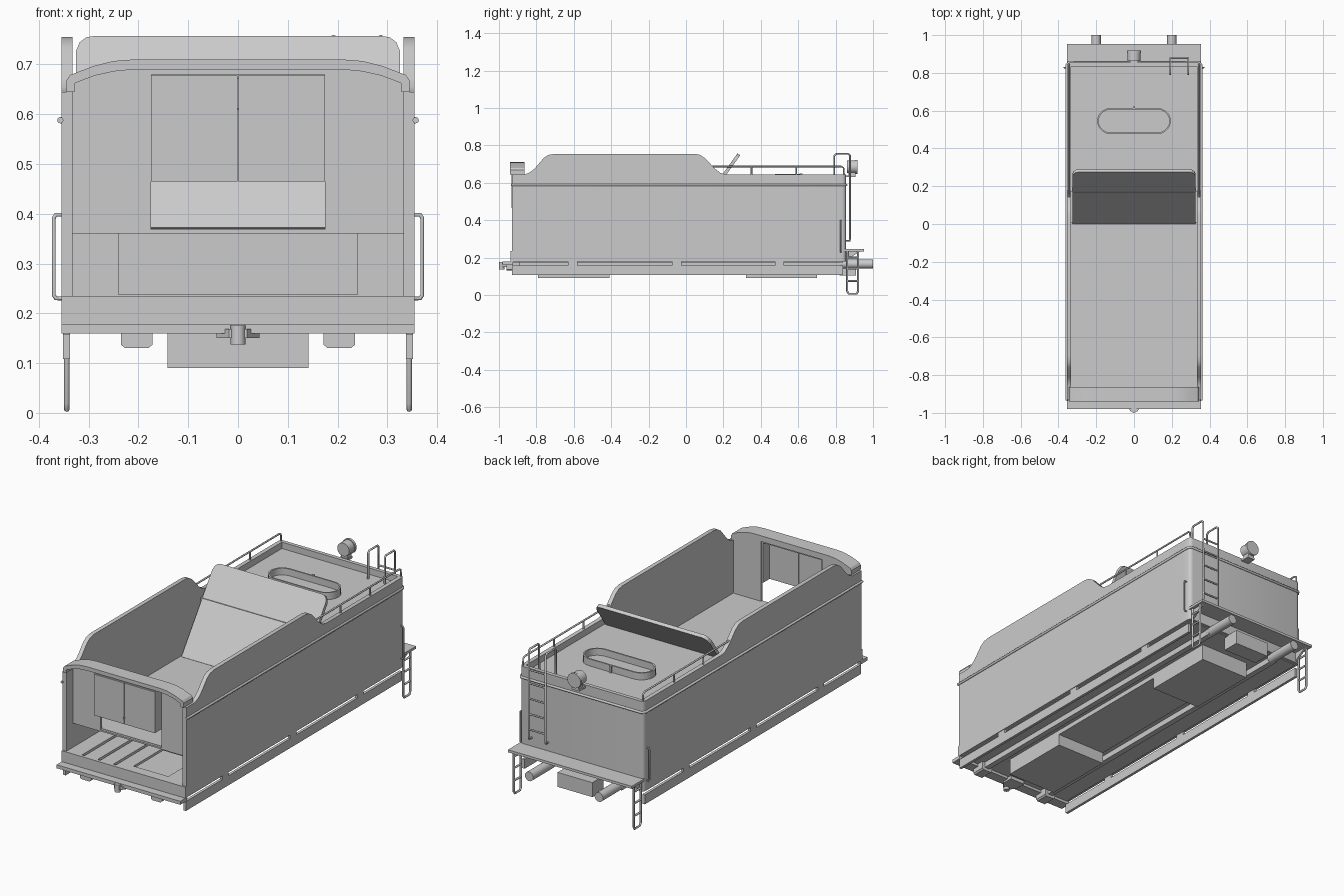
import bpy, bmesh, math
from mathutils import Vector

if "Cube" in bpy.data.objects:
    bpy.data.objects.remove(bpy.data.objects["Cube"])

grey = bpy.data.materials.new("plain_grey")
grey.diffuse_color = (0.6, 0.6, 0.6, 1)
grey.use_nodes = True
grey.node_tree.nodes["Principled BSDF"].inputs["Base Color"].default_value = grey.diffuse_color


def finish(name, bm):
    bmesh.ops.recalc_face_normals(bm, faces=bm.faces)
    me = bpy.data.meshes.new(name)
    bm.to_mesh(me)
    bm.free()
    me.materials.append(grey)
    ob = bpy.data.objects.new(name, me)
    bpy.context.collection.objects.link(ob)
    return ob


def smooth(ob, angle=35):
    bpy.ops.object.select_all(action='DESELECT')
    ob.select_set(True)
    bpy.context.view_layer.objects.active = ob
    bpy.ops.object.shade_smooth_by_angle(angle=math.radians(angle))


def prism(name, pts, axis, a, b):
    """Extrude a 2D profile along an axis; profile uses the other two axes in order."""
    bm = bmesh.new()

    def place(p, t):
        c = list(p)
        c.insert('xyz'.index(axis), t)
        return bm.verts.new(c)
    lo = [place(p, a) for p in pts]
    hi = [place(p, b) for p in pts]
    bm.faces.new(lo)
    bm.faces.new(hi)
    n = len(pts)
    for i in range(n):
        bm.faces.new((lo[i], lo[(i + 1) % n], hi[(i + 1) % n], hi[i]))
    return finish(name, bm)


def box(name, x0, x1, y0, y1, z0, z1):
    return prism(name, [(x0, y0), (x1, y0), (x1, y1), (x0, y1)], 'z', z0, z1)


def tube(name, pts, r, closed=False):
    cu = bpy.data.curves.new(name, 'CURVE')
    cu.dimensions = '3D'
    cu.bevel_depth = r
    cu.bevel_resolution = 2
    cu.use_fill_caps = True
    sp = cu.splines.new('POLY')
    sp.points.add(len(pts) - 1)
    for p, c in zip(sp.points, pts):
        p.co = (*c, 1)
    sp.use_cyclic_u = closed
    ob = bpy.data.objects.new(name, cu)
    bpy.context.collection.objects.link(ob)
    bpy.ops.object.select_all(action='DESELECT')
    ob.select_set(True)
    bpy.context.view_layer.objects.active = ob
    bpy.ops.object.convert(target='MESH')
    ob = bpy.context.object
    ob.data.materials.clear()
    ob.data.materials.append(grey)
    smooth(ob, 50)


def rod(name, p, q, r1, r2=None, seg=24):
    p, q = Vector(p), Vector(q)
    bm = bmesh.new()
    bmesh.ops.create_cone(bm, cap_ends=True, segments=seg, radius1=r1,
                          radius2=r1 if r2 is None else r2, depth=(q - p).length)
    rot = (q - p).to_track_quat('Z', 'Y').to_matrix().to_4x4()
    bmesh.ops.transform(bm, matrix=rot, verts=bm.verts)
    bmesh.ops.translate(bm, vec=(p + q) / 2, verts=bm.verts)
    smooth(finish(name, bm))


# Side sheets with raised coal boards, and everything mirrored left/right
side = [(-.93, .178), (.80, .178), (.80, .645), (.215, .645), (.185, .652), (.155, .675), (.10, .733),
        (.075, .749), (.045, .755), (-.70, .755), (-.735, .749), (-.76, .733), (-.81, .675),
        (-.835, .655), (-.86, .645), (-.93, .645)]
for s, tag in ((1, "right"), (-1, "left")):
    def sbox(name, x0, x1, *r):
        box(tag + name, min(s * x0, s * x1), max(s * x0, s * x1), *r)
    smooth(prism(tag + "_side_sheet", side, 'x', s * .333, s * .355), 25)
    # Lower sill with tabs
    sbox("_sill", .338, .352, -.93, .84, .108, .157)
    for y in (-.605, -.05, .50):
        sbox("_sill_tab", .338, .352, y - .025, y + .025, .15, .18)
    # Underframe rail, front block, rear buffer
    sbox("_frame_rail", .19, .22, -.93, .84, .145, .18)
    prism(tag + "_front_block", [(s * .172, .178), (s * .172, .137), (s * .18, .13), (s * .227, .13),
                                 (s * .235, .137), (s * .235, .178)], 'y', -.96, -.89)
    rod(tag + "_buffer", (s * .2, .82, .166), (s * .2, 1, .166), .024)
    # Top handrail and posts
    x = s * .344
    tube(tag + "_handrail", [(x, .13, .687), (x, .83, .687), (x, .842, .68), (x, .845, .64)], .0045)
    for y in (.35, .59):
        tube(tag + "_rail_post", [(x, y, .63), (x, y, .687)], .0045)
    # Rear corner grab handle
    tube(tag + "_grab_handle", [(s * .352, .828, .23), (s * .366, .828, .23), (s * .37, .828, .236),
                                (s * .37, .828, .392), (s * .366, .828, .398), (s * .352, .828, .398)], .004)
    # Rear hanging step ladder
    tube(tag + "_step_frame", [(x, .862, .235), (x, .862, .02), (x, .870, .007), (x, .912, .007),
                               (x, .92, .02), (x, .92, .235)], .0055)
    for z in (.075, .14, .20):
        tube(tag + "_step_rung", [(x, .862, z), (x, .92, z)], .005)
    prism(tag + "_deck_bracket", [(.845, .232), (.93, .232), (.845, .18)], 'x', s * .328, s * .338)
    # Front wall half, with door opening
    prism(tag + "_front_wall", [(s * .175, .36), (s * .334, .36), (s * .334, .672), (s * .28, .694),
                                (s * .22, .702), (0, .702), (0, .68), (s * .175, .68)], 'y', -.877, -.863)
    # Coal door box protruding forward
    sbox("_door", .0015, .175, -.932, -.924, .465, .678)
    sbox("_door_side", .167, .175, -.925, -.87, .465, .68)
    sbox("_door_hinge", .002, .01, -.934, -.93, .49, .50)

# Rear wall with rounded corners
corner = [(.355, .80), (.355, .835), (.352, .846), (.345, .853), (.335, .855)]
inner = [(-.333, .80), (-.333, .835), (.333, .835), (.333, .80)]
rear = corner + [(-x, y) for x, y in reversed(corner)] + inner
smooth(prism("rear_wall", rear, 'z', .178, .645))

# Canopy arch over the front wall
arch = [(.345, .645), (.345, .668), (.337, .679), (.29, .697), (.25, .707), (.21, .71)]
under = [(.21, .69), (.25, .686), (.29, .677), (.328, .662), (.328, .645)]
half = arch + [(-x, z) for x, z in reversed(arch)]
half += [(-x, z) for x, z in reversed(under)] + under
smooth(prism("front_canopy", half, 'y', -.94, -.863), 30)
box("front_wall_sill", -.176, .176, -.877, -.863, .36, .368)
box("door_box_top", -.175, .175, -.925, -.87, .672, .68)

# Coal floor, slope sheet with rounded top corners, tank top
box("coal_floor", -.333, .333, -.865, .01, .36, .37)
L = math.hypot(.275, .385)
t = Vector((0, .275, .385)) / L
nrm = Vector((0, -t.z, t.y))
plate = [(-.325, 0), (.325, 0), (.325, L - .035), (.318, L - .015), (.305, L - .003), (.29, L),
         (-.29, L), (-.305, L - .003), (-.318, L - .015), (-.325, L - .035)]
slope = prism("slope_sheet", plate, 'z', -.018, 0)
for v in slope.data.vertices:
    x, u, w = v.co
    v.co = Vector((x, 0, .372)) + t * u + nrm * w
box("tank_top", -.334, .334, .17, .836, .60, .612)

# Oval water filler rim, hollow
def oval(hx, r, n=10):
    out = []
    for sx, a0 in ((1, -90), (-1, 90)):
        for i in range(n + 1):
            a = math.radians(a0 + 180 * i / n)
            out.append((sx * hx + r * math.cos(a), .545 + r * math.sin(a)))
    return out


bm = bmesh.new()
rings = [[bm.verts.new((x, y, z)) for x, y in oval(.127, r)]
         for r, z in ((.068, .61), (.068, .648), (.060, .648), (.060, .613))]
for a, b in zip(rings, rings[1:]):
    for i in range(len(a)):
        j = (i + 1) % len(a)
        bm.faces.new((a[i], a[j], b[j], b[i]))
smooth(finish("filler_rim", bm))
box("filler_latch", -.006, .006, .608, .622, .61, .65)

# Bead moulding around sides and rear
z = .588
tube("body_bead", [(-.357, -.935, z), (-.357, .84, z), (-.345, .857, z),
                   (.345, .857, z), (.357, .84, z), (.357, -.935, z)], .0065)

# Base plate, front deck, footplate slats and tank end
box("base_plate", -.34, .34, -.93, .84, .174, .186)
box("front_deck", -.355, .355, -.98, -.925, .16, .178)
box("front_fascia", -.355, .355, -.938, -.922, .176, .235)
for x0, x1 in ((-.335, -.25), (-.235, -.16), (-.145, -.07), (-.055, .02), (.22, .335)):
    box("footplate_slat", x0, x1, -.925, -.5, .222, .235)
for y0, y1 in ((-.925, -.885), (-.64, -.5)):
    box("footplate_end", .02, .22, y0, y1, .222, .235)
box("tank_front", -.334, .334, -.51, -.49, .18, .362)
box("tank_front_panel", -.24, .24, -.53, -.505, .237, .36)

# Underside boxes, coupling and rear draw box
for y0, y1 in ((-.79, -.41), (.32, .70)):
    box("underframe_box", -.142, .142, y0, y1, .09, .18)
box("underframe_plate", -.142, .142, -.41, .32, .15, .18)
box("rear_draw_box", -.1, .1, .82, .91, .105, .18)
prism("front_coupling", [(-.043, -.90), (-.043, -.955), (-.018, -.992), (.018, -.992),
                         (.043, -.955), (.043, -.90)], 'z', .15, .169)
rod("coupling_pin", (0, -.985 + .0, .137), (0, -.985, .176), .015, seg=12)

# Rear deck
box("rear_deck", -.355, .355, .845, .952, .232, .245)

# Rear access ladder
for x in (.192, .287):
    tube("ladder_rail", [(x, .852, .29), (x, .875, .29), (x, .877, .30), (x, .877, .745), (x, .868, .755),
                         (x, .802, .755), (x, .793, .745), (x, .793, .61)], .005)
for z in (.34, .42, .50, .58, .65):
    tube("ladder_rung", [(.192, .877, z), (.287, .877, z)], .0045)

# Rear lamp on bracket
rod("lamp_body", (0, .862, .685), (0, .908, .685), .034, seg=32)
rod("lamp_rim", (0, .906, .685), (0, .918, .685), .038, seg=32)
box("lamp_foot", -.018, .018, .868, .905, .638, .656)
box("lamp_bracket", -.022, .022, .85, .905, .63, .64)
